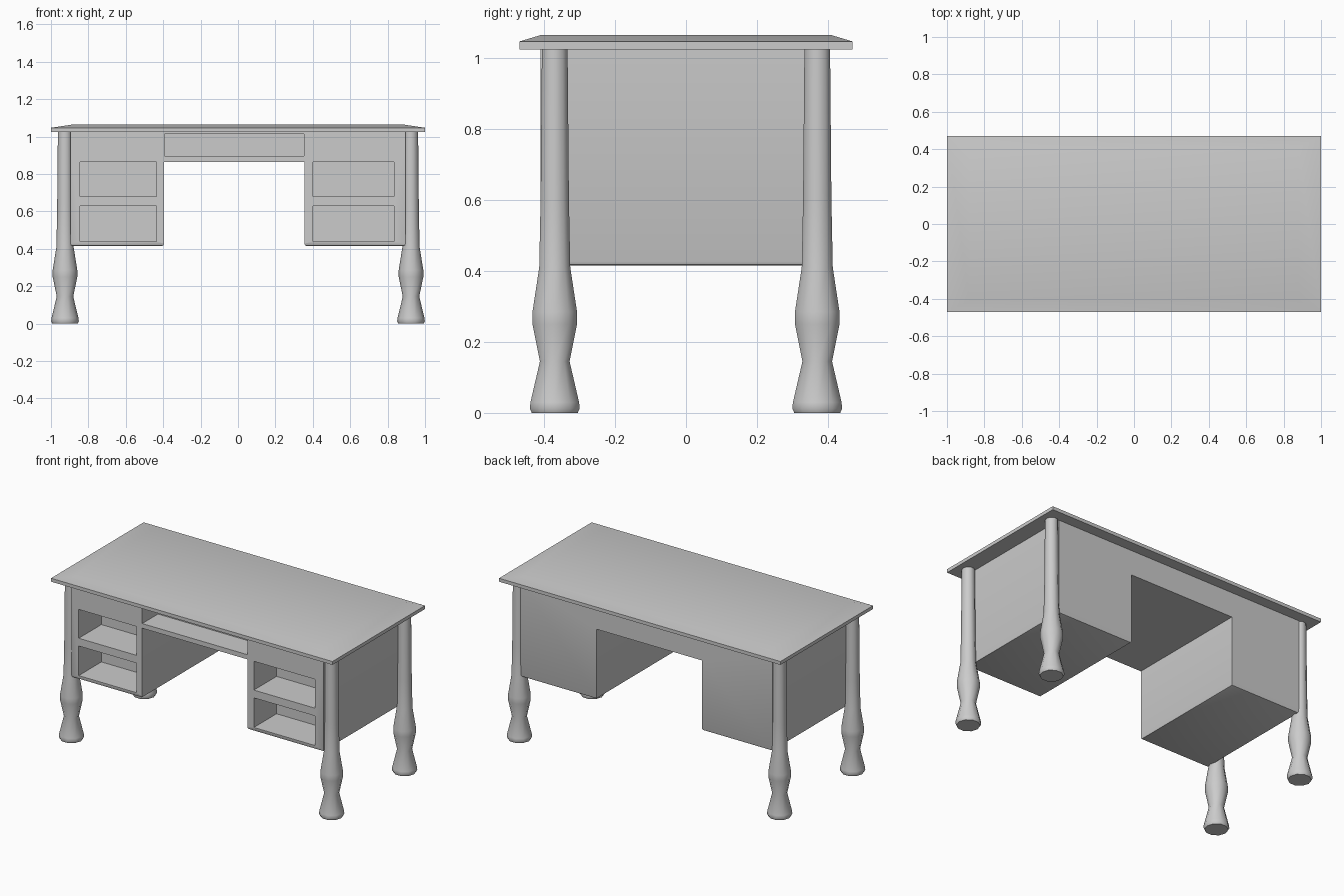
import bpy, bmesh, math

if "Cube" in bpy.data.objects:
    bpy.data.objects.remove(bpy.data.objects["Cube"])

LEG_SIDES = 10


def finish(name, bm, angle=40):
    bmesh.ops.recalc_face_normals(bm, faces=bm.faces)
    me = bpy.data.meshes.new(name)
    bm.to_mesh(me)
    bm.free()
    ob = bpy.data.objects.new(name, me)
    bpy.context.collection.objects.link(ob)
    smooth(ob, angle)
    return ob


def smooth(ob, angle):
    bpy.ops.object.select_all(action='DESELECT')
    ob.select_set(True)
    bpy.context.view_layer.objects.active = ob
    bpy.ops.object.shade_smooth_by_angle(angle=math.radians(angle))


def loft(bm, rings):
    """Skin a stack of closed rings and cap both ends."""
    loops = [[bm.verts.new(p) for p in ring] for ring in rings]
    for a, b in zip(loops, loops[1:]):
        n = len(a)
        for i in range(n):
            bm.faces.new((a[i], a[(i + 1) % n], b[(i + 1) % n], b[i]))
    bm.faces.new(loops[0][::-1])
    bm.faces.new(loops[-1])


def rect(hx, hy, z):
    return [(-hx, -hy, z), (hx, -hy, z), (hx, hy, z), (-hx, hy, z)]


# Table top: vertical lip, then a shallow slope up to the flat surface
bm = bmesh.new()
loft(bm, [rect(1, .47, 1.025), rect(1, .47, 1.047), rect(.88, .41, 1.065)])
finish("table_top", bm, 20)

# Body: two pedestals joined by a bridge over the knee hole
profile = [(-.895, 1.03), (-.895, .415), (-.395, .415), (-.395, .865),
           (.355, .865), (.355, .415), (.895, .415), (.895, 1.03)]
bm = bmesh.new()
loft(bm, [[(x, y, z) for x, z in profile] for y in (-.41, .40)])
low = [e for e in bm.edges if all(v.co.z < .42 for v in e.verts)]
bmesh.ops.bevel(bm, geom=low, offset=.012, segments=2, profile=.5, affect='EDGES')
body = finish("desk_body", bm)

# Open drawer bays: x0, x1, z0, z1, depth
bays = [(-.394, .354, .895, 1.015, .16)]
for x0, x1 in ((-.845, -.435), (.40, .835)):
    for z0, z1 in ((.44, .63), (.68, .865)):
        bays.append((x0, x1, z0, z1, .23))
bm = bmesh.new()
for x0, x1, z0, z1, d in bays:
    ring = [(x0, z0), (x1, z0), (x1, z1), (x0, z1)]
    loft(bm, [[(x, y, z) for x, z in ring] for y in (-.5, -.41 + d)])
cutter = finish("bay_cutter", bm)
cutter.hide_render = True
mod = body.modifiers.new("bays", 'BOOLEAN')
mod.operation = 'DIFFERENCE'
mod.solver = 'EXACT'
mod.object = cutter
bpy.context.view_layer.objects.active = body
bpy.ops.object.modifier_apply(modifier=mod.name)
bpy.data.objects.remove(cutter)
smooth(body, 40)

# Turned legs: radius, height
turning = [(.068, 0), (.074, .012), (.072, .03), (.044, .145), (.066, .25),
           (.066, .285), (.046, .41), (.042, .60), (.038, 1.03)]
for yname, y in (("front", -.37), ("back", .37)):
    for xname, x in (("left", -.925), ("right", .925)):
        bm = bmesh.new()
        loft(bm, [[(x + r * math.cos(2 * math.pi * i / LEG_SIDES),
                    y + r * math.sin(2 * math.pi * i / LEG_SIDES), z)
                   for i in range(LEG_SIDES)] for r, z in turning])
        finish(f"{yname}_{xname}_leg", bm, 50)
